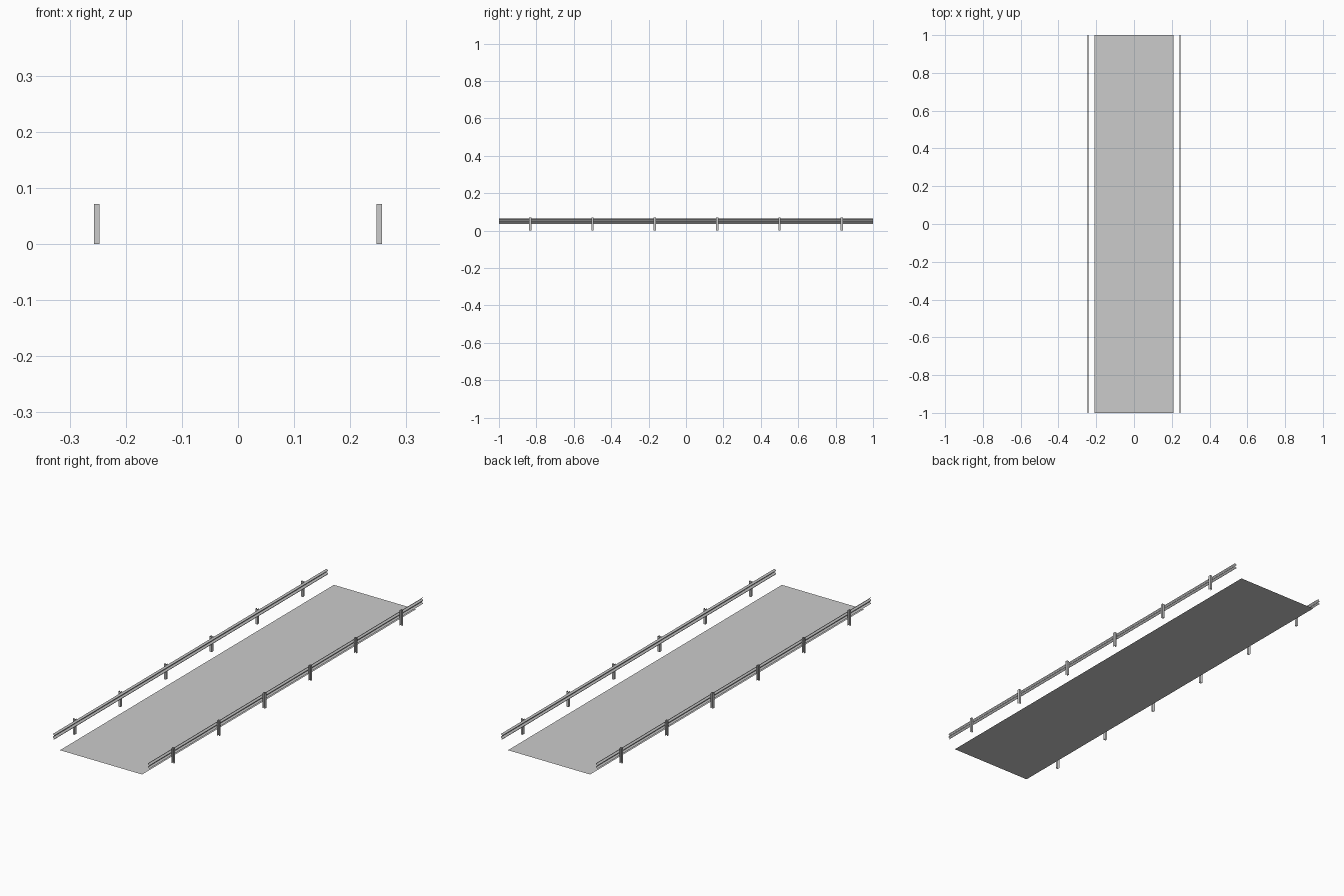
import bpy

if "Cube" in bpy.data.objects:
    bpy.data.objects.remove(bpy.data.objects["Cube"])

RAIL_X = 0.247      # plane where rail meets the posts
POST_Y = [(-5 + 2 * i) / 6 for i in range(6)]


def add_mesh(name, verts, faces):
    mesh = bpy.data.meshes.new(name)
    mesh.from_pydata(verts, [], faces)
    obj = bpy.data.objects.new(name, mesh)
    bpy.context.collection.objects.link(obj)
    return obj


def sweep(name, profile, start, end):
    """Open sheet: join two copies of a profile placed by start() and end()."""
    n = len(profile)
    verts = [start(*p) for p in profile] + [end(*p) for p in profile]
    faces = [(i, i + 1, n + i + 1, n + i) for i in range(n - 1)]
    return add_mesh(name, verts, faces)


# Flat road surface
add_mesh("road_surface",
         [(-0.21, -1, 0), (0.21, -1, 0), (0.21, 1, 0), (-0.21, 1, 0)],
         [(0, 1, 2, 3)])

# W-beam half profile as (inward depth, height above the middle)
half = [(0.0, 0.0), (0.001, 0.002), (0.005, 0.0045), (0.007, 0.0065),
        (0.007, 0.009), (0.005, 0.011), (0.001, 0.0128), (0.0, 0.0145)]
w_profile = [(d, -h) for d, h in reversed(half[1:])] + half

# Channel post section as (distance outward, offset along the road)
channel = [(0.0, -0.006), (0.0, 0.006), (0.01, 0.006), (0.01, -0.006)]

for side, label in ((-1, "left"), (1, "right")):
    rail = sweep(f"guard_rail_{label}", w_profile,
                 lambda d, h: (side * (RAIL_X - d), -1, 0.0505 + h),
                 lambda d, h: (side * (RAIL_X - d), 1, 0.0505 + h))
    for face in rail.data.polygons:
        face.use_smooth = True
    # Posts stand behind the rail; opposite sides are turned half a circle
    for i, y in enumerate(POST_Y):
        sweep(f"post_{label}_{i + 1}", channel,
              lambda d, w: (side * (RAIL_X + d), y + side * w, 0),
              lambda d, w: (side * (RAIL_X + d), y + side * w, 0.071))
